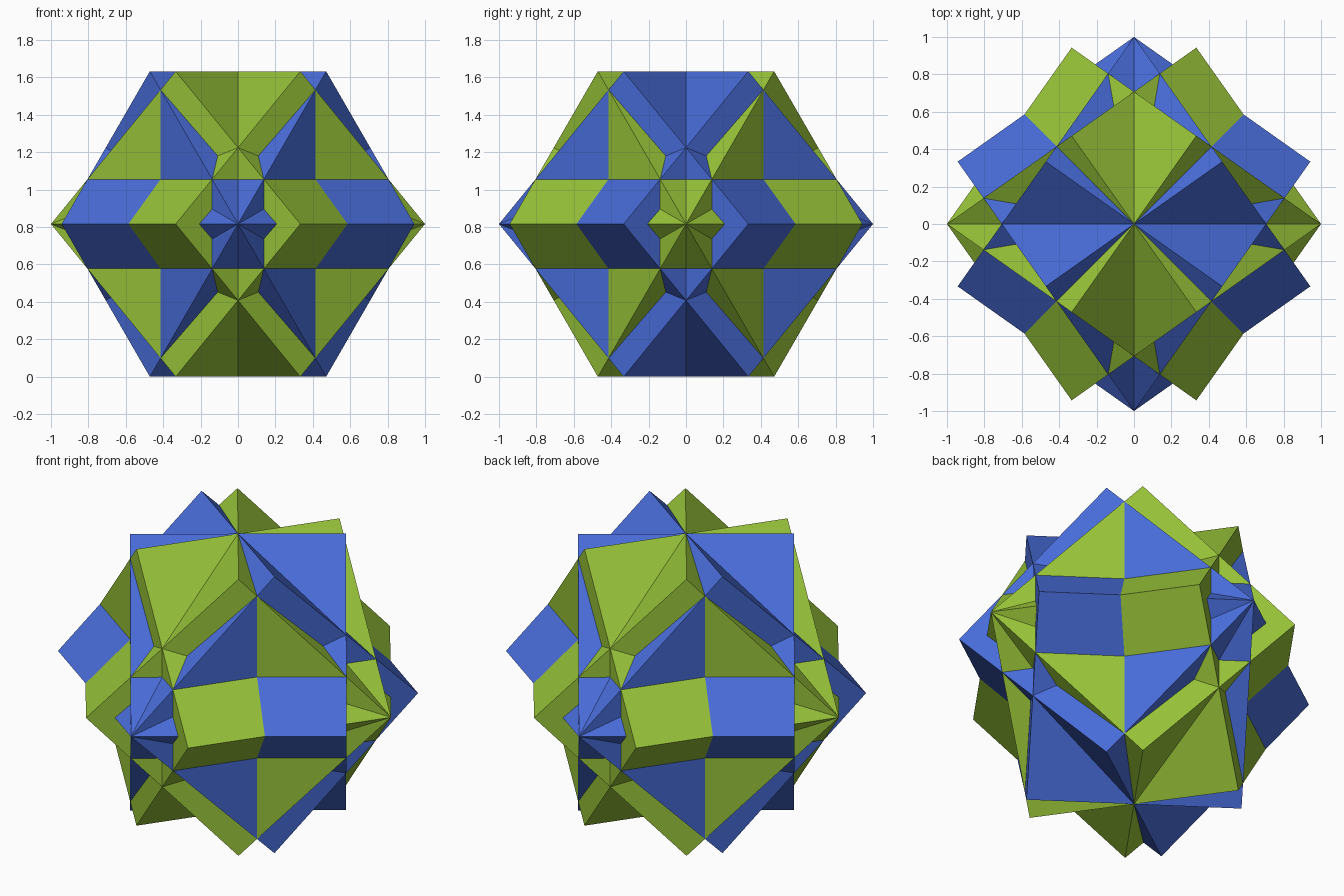
import bpy
import bmesh
import math
from mathutils import Matrix, Vector

if "Cube" in bpy.data.objects:
    bpy.data.objects.remove(bpy.data.objects["Cube"], do_unlink=True)

EDGE = 2 / math.sqrt(3)          # cube whose corners lie on a unit sphere
CENTRE = Matrix.Translation((0, 0, math.sqrt(2 / 3)))


def make_material(name, colour):
    mat = bpy.data.materials.new(name)
    mat.use_nodes = True
    mat.diffuse_color = colour
    bsdf = next(n for n in mat.node_tree.nodes if n.type == 'BSDF_PRINCIPLED')
    bsdf.inputs["Base Color"].default_value = colour
    return mat


def diagonal_cube(name, mat, twist, turn):
    """Cube with its long diagonal on x, twisted about it, then turned about z."""
    axes = []
    for k in range(3):
        t = twist + k * math.tau / 3
        r = math.sqrt(2 / 3)
        axes.append(Vector((1 / math.sqrt(3), r * math.cos(t), r * math.sin(t))))
    basis = Matrix(axes).transposed().to_4x4()
    bm = bmesh.new()
    bmesh.ops.create_cube(bm, size=EDGE,
                          matrix=CENTRE @ Matrix.Rotation(turn, 4, 'Z') @ basis)
    bmesh.ops.recalc_face_normals(bm, faces=bm.faces)
    mesh = bpy.data.meshes.new(name)
    bm.to_mesh(mesh)
    bm.free()
    mesh.materials.append(mat)
    obj = bpy.data.objects.new(name, mesh)
    bpy.context.collection.objects.link(obj)
    return obj


green = make_material("leaf green", (0.314, 0.552, 0.041, 1))
blue = make_material("royal blue", (0.065, 0.150, 0.687, 1))

# Two interlocked pairs of cubes: one pair along x, the other along y
for label, mat, turn in (("green", green, 0), ("blue", blue, math.pi / 2)):
    for order, twist in (("first", 0), ("second", math.pi)):
        diagonal_cube(f"{order}_{label}_cube", mat, twist, turn)
